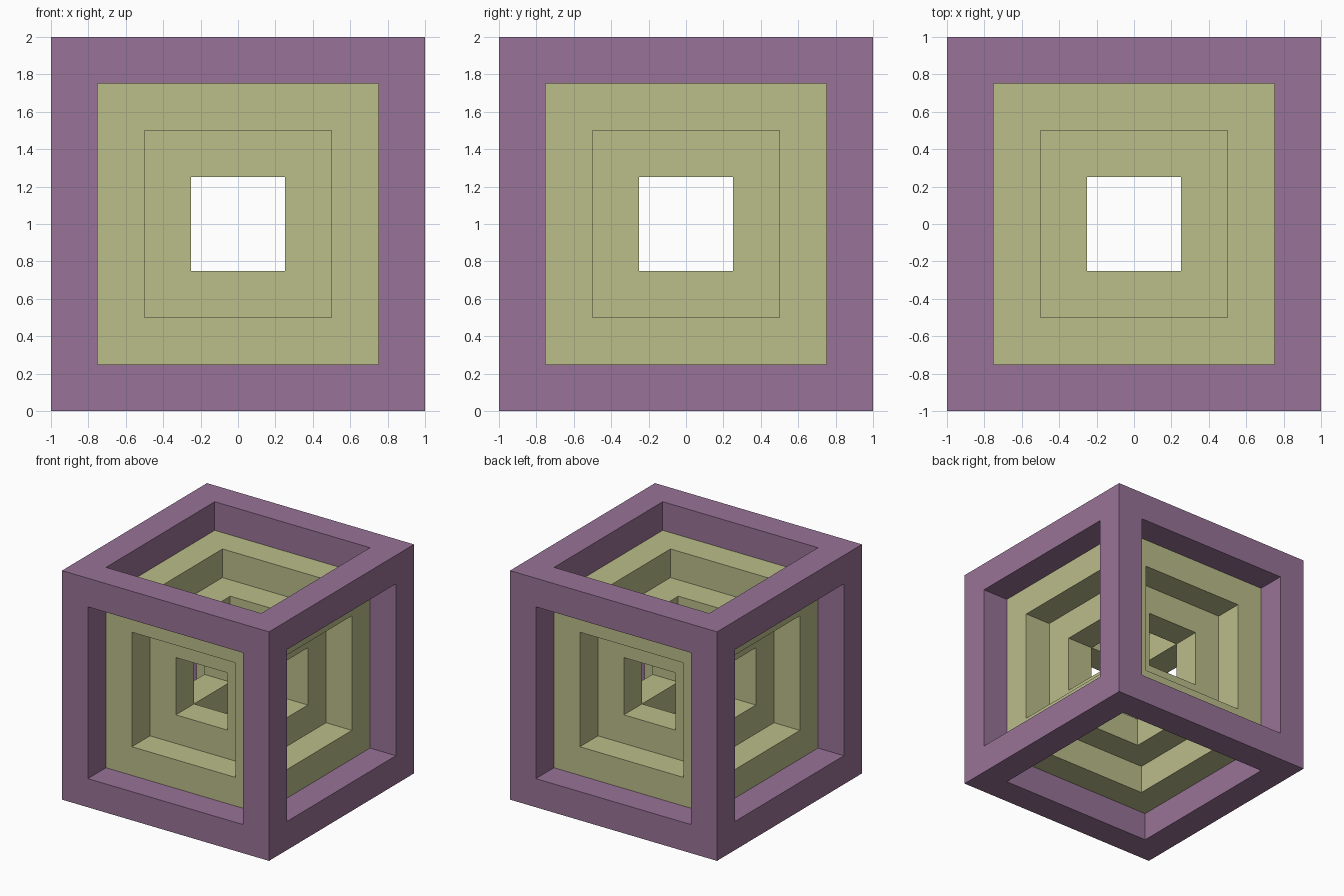
import bpy
import bmesh

cube = bpy.data.objects.get("Cube")
if cube:
    bpy.data.objects.remove(cube, do_unlink=True)

BAR = 0.25  # square thickness of every frame bar


def make_material(name, rgb):
    mat = bpy.data.materials.new(name)
    mat.use_nodes = True
    color = (*rgb, 1.0)
    mat.diffuse_color = color
    mat.node_tree.nodes["Principled BSDF"].inputs["Base Color"].default_value = color
    return mat


def cube_frame(name, size, mat):
    """Open cube frame: inset each side, push the openings in, weld the bars."""
    bm = bmesh.new()
    bmesh.ops.create_cube(bm, size=size)
    openings = bm.faces[:]
    bmesh.ops.inset_individual(bm, faces=openings, thickness=BAR,
                               use_even_offset=True)
    caps = bmesh.ops.extrude_discrete_faces(bm, faces=openings)["faces"]
    for face in caps:
        face.normal_update()
        bmesh.ops.translate(bm, verts=face.verts[:], vec=face.normal * -BAR)
    bmesh.ops.delete(bm, geom=caps, context="FACES")
    bmesh.ops.remove_doubles(bm, verts=bm.verts[:], dist=0.0001)
    bmesh.ops.recalc_face_normals(bm, faces=bm.faces[:])

    mesh = bpy.data.meshes.new(name)
    bm.to_mesh(mesh)
    bm.free()
    mesh.materials.append(mat)
    obj = bpy.data.objects.new(name, mesh)
    obj.location.z = 1.0
    bpy.context.collection.objects.link(obj)
    return obj


purple = make_material("dusty purple", (0.314, 0.171, 0.309))
olive = make_material("pale olive", (0.497, 0.509, 0.254))

# Three nested frames, each fitting exactly inside the opening of the last
cube_frame("outer_frame", 2.0, purple)
cube_frame("middle_frame", 1.5, olive)
cube_frame("core_frame", 1.0, olive)
